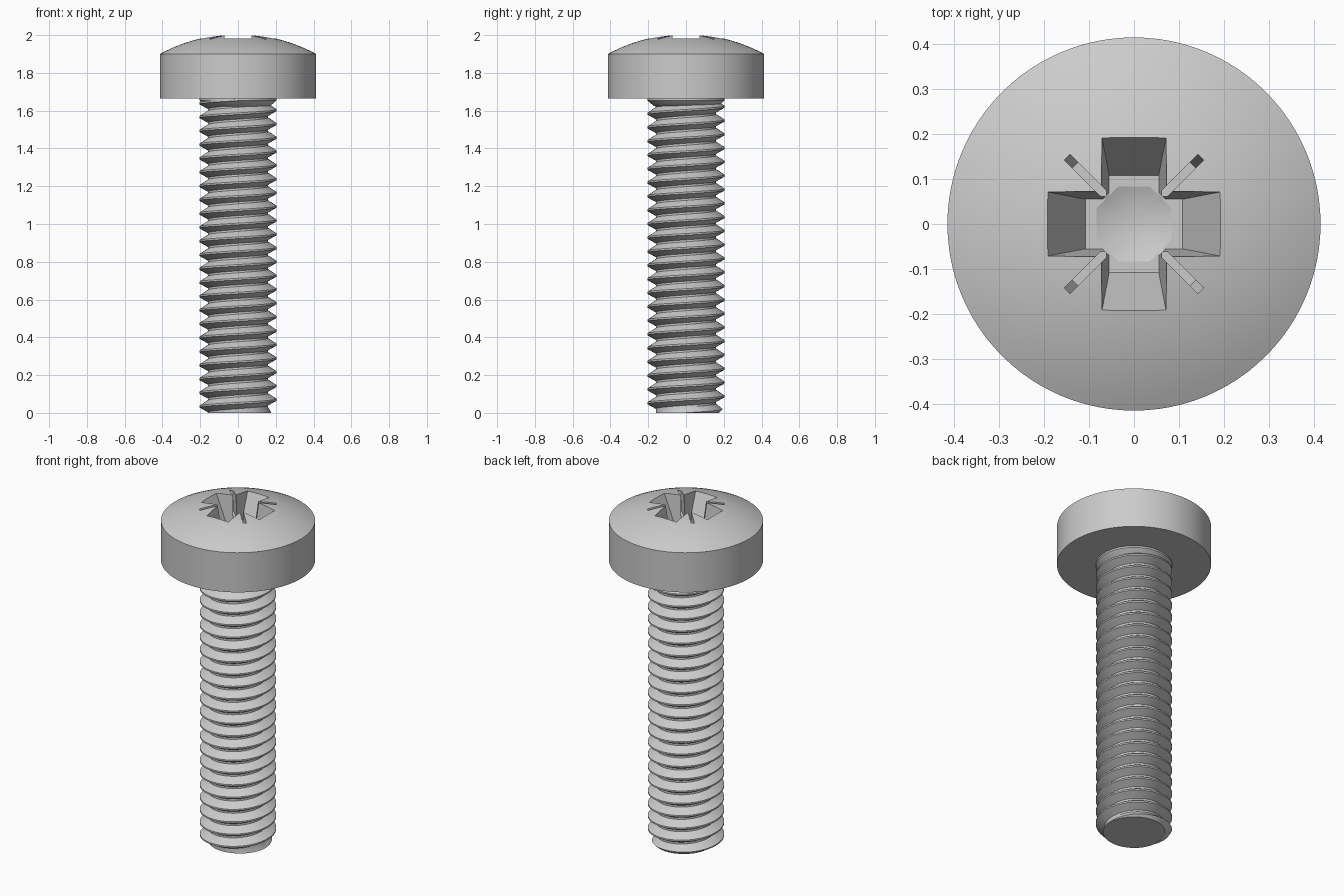
import bpy, bmesh, math
from mathutils import Matrix

cube = bpy.data.objects.get("Cube")
if cube:
    bpy.data.objects.remove(cube, do_unlink=True)

steel = bpy.data.materials.new("grey steel")
steel.use_nodes = True
GREY = (0.6, 0.6, 0.6, 1)
steel.diffuse_color = GREY
steel.node_tree.nodes["Principled BSDF"].inputs["Base Color"].default_value = GREY

HEAD_R, SEAT, RIM, APEX = 0.414, 1.665, 1.9, 2.005
CREST, ROOT, PITCH = 0.205, 0.16, 0.073


def make_object(name, bm):
    bmesh.ops.recalc_face_normals(bm, faces=bm.faces)
    mesh = bpy.data.meshes.new(name)
    bm.to_mesh(mesh)
    bm.free()
    mesh.materials.append(steel)
    obj = bpy.data.objects.new(name, mesh)
    bpy.context.collection.objects.link(obj)
    return obj


def lathe(name, profile, steps=96):
    bm = bmesh.new()
    verts = [bm.verts.new((r, 0, z)) for r, z in profile]
    edges = [bm.edges.new(pair) for pair in zip(verts, verts[1:])]
    bmesh.ops.spin(bm, geom=verts + edges, axis=(0, 0, 1), cent=(0, 0, 0),
                   angle=math.tau, steps=steps)
    bmesh.ops.remove_doubles(bm, verts=bm.verts, dist=1e-5)
    return make_object(name, bm)


def loft(name, sections, turn=0):
    """Solid through stacked rectangles (x0, x1, half_width, z)."""
    bm = bmesh.new()
    rings = [[bm.verts.new(p) for p in
              ((a, -w, z), (b, -w, z), (b, w, z), (a, w, z))]
             for a, b, w, z in sections]
    for low, high in zip(rings, rings[1:]):
        for i in range(4):
            j = (i + 1) % 4
            bm.faces.new((low[i], low[j], high[j], high[i]))
    bm.faces.new(rings[0])
    bm.faces.new(rings[-1])
    bmesh.ops.rotate(bm, verts=bm.verts, matrix=Matrix.Rotation(turn, 3, "Z"))
    return make_object(name, bm)


def smooth(obj, angle):
    bpy.ops.object.select_all(action="DESELECT")
    obj.select_set(True)
    bpy.context.view_layer.objects.active = obj
    bpy.ops.object.shade_smooth_by_angle(angle=math.radians(angle))


# Domed head
dome_r = (HEAD_R ** 2 + (APEX - RIM) ** 2) / (2 * (APEX - RIM))
sweep = math.asin(HEAD_R / dome_r)
dome = [(dome_r * math.sin(sweep * i / 14),
         APEX - dome_r * (1 - math.cos(sweep * i / 14))) for i in range(14, -1, -1)]
head = lathe("head", [(0, SEAT), (HEAD_R, SEAT)] + dome)

# Drive recess: crossed tapered slots, a pointed centre and thin diagonal slits
cutters = [loft("slot_cutter", [(-0.108, 0.108, 0.055, 1.81),
                                (-0.21, 0.21, 0.0745, 2.02)], k * math.pi / 2)
           for k in range(2)]
cutters.append(lathe("centre_cutter", [(0, 1.775), (0.0955, 1.812),
                                       (0.0955, 2.03), (0, 2.03)], 8))
cutters[-1].data.transform(Matrix.Rotation(math.pi / 8, 4, "Z"))
cutters += [loft("slit_cutter", [(0.03, 0.185, 0.009, 1.87),
                                 (0.03, 0.22, 0.009, 2.025)],
                 math.pi / 4 + k * math.pi / 2) for k in range(4)]
bpy.context.view_layer.objects.active = head
for cutter in cutters:
    cutter.hide_render = True
    mod = head.modifiers.new("recess", "BOOLEAN")
    mod.operation, mod.solver, mod.object = "DIFFERENCE", "EXACT", cutter
    bpy.ops.object.modifier_apply(modifier=mod.name)
    bpy.data.objects.remove(cutter, do_unlink=True)
smooth(head, 20)

# Threaded shank: a tooth profile swept along a right-hand helix
SEGS = 64
tooth = [(ROOT, 0), (ROOT, 0.14), (CREST, 0.48), (CREST, 0.6), (ROOT, 1)]
bm = bmesh.new()
turns = math.ceil(SEAT / PITCH) + 3
rows = []
for i in range(turns * SEGS + 1):
    a = math.tau * i / SEGS
    row = []
    for r, f in tooth:
        z = PITCH * (i / SEGS + f - 2) + 0.03
        r = min(r, max(0.175 + z, 0.1))
        row.append(bm.verts.new((r * math.cos(a), r * math.sin(a), z)))
    rows.append(row)
for p, q in zip(rows, rows[1:]):
    for k in range(len(tooth) - 1):
        bm.faces.new((p[k], q[k], q[k + 1], p[k + 1]))
bmesh.ops.remove_doubles(bm, verts=bm.verts, dist=1e-5)
for z, side in ((0, -1), (SEAT + 0.002, 1)):
    bmesh.ops.bisect_plane(bm, geom=bm.verts[:] + bm.edges[:] + bm.faces[:],
                           plane_co=(0, 0, z), plane_no=(0, 0, side), clear_outer=True)
bmesh.ops.holes_fill(bm, edges=[e for e in bm.edges if e.is_boundary], sides=0)
shank = make_object("threaded_shank", bm)
smooth(shank, 30)

# Collar flaring into the underside of the head
collar = lathe("collar", [(0.15, 1.62), (0.17, 1.625), (0.185, 1.637),
                          (0.205, 1.655), (0.205, SEAT + 0.001)])
smooth(collar, 40)
